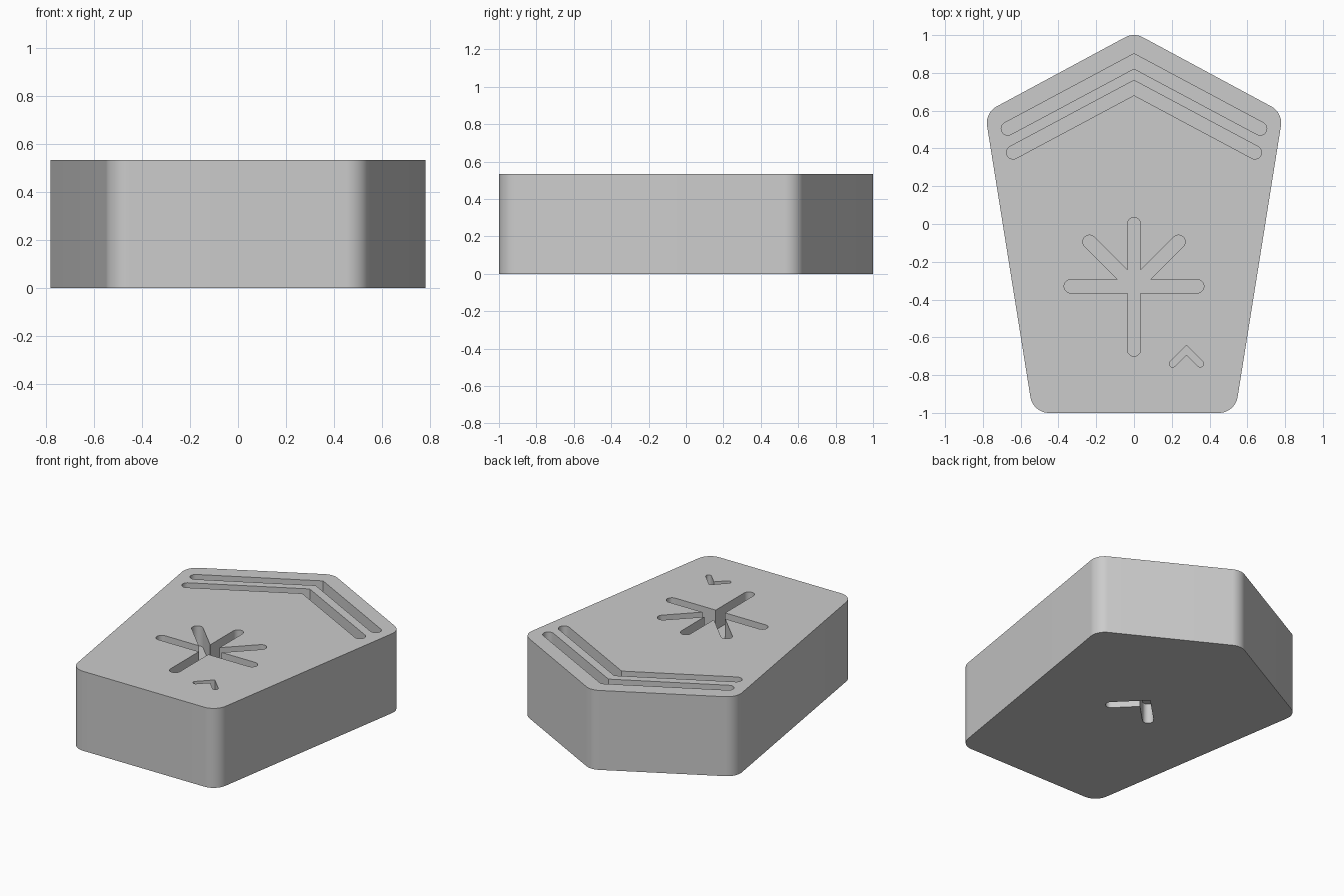
import bpy
import bmesh
import math
from mathutils import Vector

HEIGHT = 0.533
DEPTH = 0.133

cube = bpy.data.objects.get("Cube")
if cube:
    bpy.data.objects.remove(cube, do_unlink=True)

grey = bpy.data.materials.new("plain grey")
grey.use_nodes = True
colour = (0.6, 0.6, 0.6, 1)
grey.diffuse_color = colour
for node in grey.node_tree.nodes:
    if node.type == "BSDF_PRINCIPLED":
        node.inputs["Base Color"].default_value = colour


def prism(name, outline, z0, z1):
    """Extrude a flat outline between two heights."""
    bm = bmesh.new()
    face = bm.faces.new([bm.verts.new((p[0], p[1], z0)) for p in outline])
    top = bmesh.ops.extrude_face_region(bm, geom=[face])["geom"]
    bmesh.ops.translate(bm, vec=(0, 0, z1 - z0),
                        verts=[v for v in top if isinstance(v, bmesh.types.BMVert)])
    bmesh.ops.recalc_face_normals(bm, faces=bm.faces)
    mesh = bpy.data.meshes.new(name)
    bm.to_mesh(mesh)
    bm.free()
    mesh.materials.append(grey)
    obj = bpy.data.objects.new(name, mesh)
    bpy.context.collection.objects.link(obj)
    return obj


def rounded(corners, radius, steps=16):
    """Replace each corner of a convex outline by an arc."""
    pts = [Vector(c) for c in corners]
    result = []
    for i, p in enumerate(pts):
        a = (pts[i - 1] - p).normalized()
        b = (pts[(i + 1) % len(pts)] - p).normalized()
        half = a.angle(b) / 2
        centre = p + (a + b).normalized() * radius / math.sin(half)
        start = p + a * radius / math.tan(half) - centre
        end = p + b * radius / math.tan(half) - centre
        sweep = math.pi - 2 * half
        for k in range(steps + 1):
            t = k / steps
            result.append(centre + (start * math.sin((1 - t) * sweep)
                                    + end * math.sin(t * sweep)) / math.sin(sweep))
    return result


def stroke(path, radius, steps=14):
    """Outline of a path with round ends and mitred bends."""
    pts = [Vector(p) for p in path]
    result = []
    for line in (pts, pts[::-1]):
        for i in range(1, len(line) - 1):
            d1 = (line[i] - line[i - 1]).normalized()
            d2 = (line[i + 1] - line[i]).normalized()
            n1, n2 = Vector((d1.y, -d1.x)), Vector((d2.y, -d2.x))
            result.append(line[i] + (n1 + n2) * radius / (1 + n1.dot(n2)))
        d = (line[-1] - line[-2]).normalized()
        n = Vector((d.y, -d.x))
        for k in range(steps + 1):
            a = math.pi * k / steps
            result.append(line[-1] + (n * math.cos(a) + d * math.sin(a)) * radius)
    return result


def chevron(x, y, width, drop):
    return [(x - width, y - drop), (x, y), (x + width, y - drop)]


# Five-sided block with rounded upright edges
block = prism("block", rounded([(-0.535, -1), (0.535, -1), (0.789, 0.589),
                                (0, 1.0136), (-0.789, 0.589)], 0.1), 0, HEIGHT)

# Grooves: path, half width, on the top or not
grooves = [
    (chevron(0, 0.862, 0.668, 0.357), 0.035, True),
    (chevron(0, 0.721, 0.64, 0.342), 0.035, True),
    ([(0, -0.665), (0, 0)], 0.035, True),
    ([(-0.335, -0.33), (0.335, -0.33)], 0.035, True),
    (chevron(0, -0.33, 0.236, -0.236), 0.035, True),
    (chevron(0.2775, -0.667, 0.073, 0.073), 0.0175, True),
    (chevron(0, 0.105, 0.147, 0.147), 0.034, False),
]

bpy.ops.object.select_all(action="DESELECT")
bpy.context.view_layer.objects.active = block
block.select_set(True)
for path, radius, on_top in grooves:
    z0, z1 = (HEIGHT - DEPTH, HEIGHT + 0.1) if on_top else (-0.1, DEPTH)
    cutter = prism("groove_cutter", stroke(path, radius), z0, z1)
    cutter.hide_render = True
    cut = block.modifiers.new("groove", "BOOLEAN")
    cut.operation = "DIFFERENCE"
    cut.solver = "EXACT"
    cut.object = cutter
    bpy.ops.object.modifier_apply(modifier=cut.name)
    bpy.data.objects.remove(cutter, do_unlink=True)

bpy.ops.object.shade_smooth_by_angle(angle=math.radians(30))
